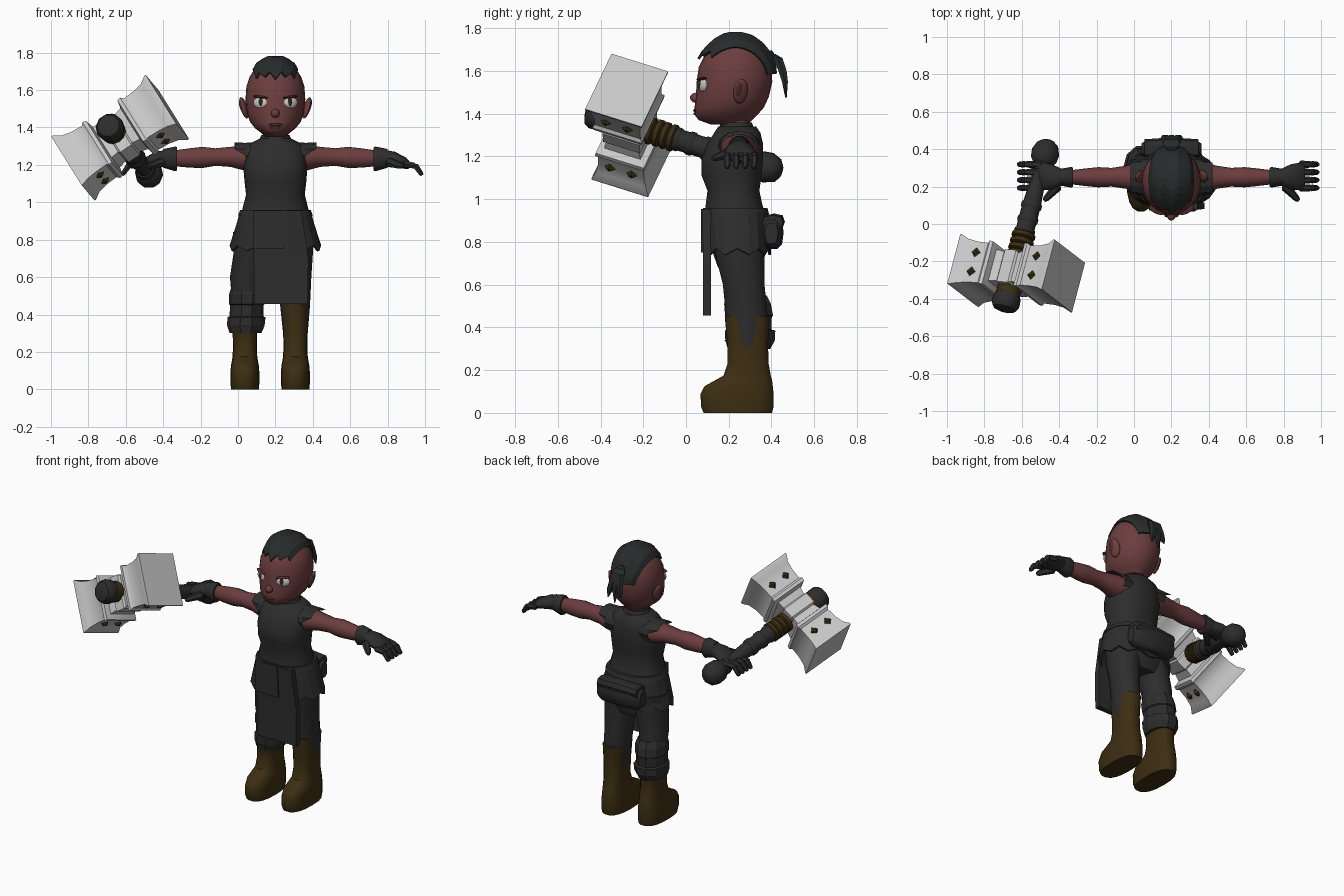
import bpy, bmesh
from math import sin, cos, pi, radians
from mathutils import Vector, Matrix, Euler
from mathutils.bvhtree import BVHTree

if "Cube" in bpy.data.objects:
    bpy.data.objects.remove(bpy.data.objects["Cube"])


def material(name, r, g, b):
    m = bpy.data.materials.new(name)
    m.use_nodes = True
    m.diffuse_color = (r, g, b, 1)
    node = next(n for n in m.node_tree.nodes if n.type == 'BSDF_PRINCIPLED')
    node.inputs["Base Color"].default_value = (r, g, b, 1)
    node.inputs["Roughness"].default_value = 0.8
    return m


skin = material("skin", .15, .047, .048)
lip = material("lip", .085, .025, .026)
cloth = material("charcoal_cloth", .026, .026, .027)
hair = material("hair", .021, .024, .024)
leather = material("brown_leather", .046, .027, .006)
stone = material("pale_stone", .58, .58, .58)
white = material("eye_white", .6, .58, .55)
iris = material("iris", .03, .018, .012)

CX = .2          # body centre line
made = []


def finish(name, bm, mat, smooth=True, fix=True):
    if fix:
        bmesh.ops.recalc_face_normals(bm, faces=bm.faces)
    for f in bm.faces:
        f.smooth = smooth
    me = bpy.data.meshes.new(name)
    bm.to_mesh(me)
    bm.free()
    me.materials.append(mat)
    ob = bpy.data.objects.new(name, me)
    bpy.context.collection.objects.link(ob)
    if smooth:
        made.append(ob)
    return ob


def loft(name, rings, mat, axis='Z', n=14, e=1, mat4=None, smooth=True, turn=0, side=1, caps=True):
    """Rings are (position on axis, centre 1, centre 2, radius 1, radius 2)."""
    bm = bmesh.new()
    loops = []
    for t, a, b, ra, rb in rings:
        loop = []
        for k in range(n):
            w = 2 * pi * k / n + turn
            c, s = cos(w), sin(w)
            u = a + ra * abs(c) ** e * (1 if c > 0 else -1)
            v = b + rb * abs(s) ** e * (1 if s > 0 else -1)
            p = Vector({'X': (t, u, v), 'Y': (u, t, v), 'Z': (u, v, t)}[axis])
            p.x = CX + side * (p.x - CX)
            loop.append(bm.verts.new(mat4 @ p if mat4 else p))
        loops.append(loop)
    for lo, hi in zip(loops, loops[1:]):
        for k in range(n):
            bm.faces.new((lo[k], lo[(k + 1) % n], hi[(k + 1) % n], hi[k]))
    if caps:
        bm.faces.new(loops[0])
        bm.faces.new(loops[-1])
    return finish(name, bm, mat, smooth)


def ball(name, loc, size, mat, rot=(0, 0, 0), seg=14):
    bm = bmesh.new()
    m = Matrix.LocRotScale(Vector(loc), Euler(rot), Vector(size))
    bmesh.ops.create_uvsphere(bm, u_segments=seg, v_segments=seg // 2 + 1, radius=1, matrix=m)
    return finish(name, bm, mat)


def rod(name, p, q, r0, r1, mat, n=6):
    p, q = Vector(p), Vector(q)
    m = Matrix.Translation(p) @ (q - p).to_track_quat('Z', 'Y').to_matrix().to_4x4()
    d = (q - p).length
    return loft(name, [(-r0 * .4, 0, 0, r0 * .6, r0 * .6), (0, 0, 0, r0, r0), (d * .85, 0, 0, r1, r1),
                       (d, 0, 0, r1 * .6, r1 * .6)], mat, n=n, mat4=m)


# Head: z, front y, back y, half width
face = [(1.35, .115, .29, .055), (1.37, .06, .31, .075), (1.395, .04, .335, .108), (1.43, .04, .365, .136),
        (1.48, .046, .388, .152), (1.55, .05, .404, .16), (1.62, .06, .4, .155), (1.67, .085, .38, .138),
        (1.71, .12, .35, .113), (1.74, .155, .315, .08), (1.757, .19, .275, .045)]
head = loft("head", [(z, CX, (f + b) / 2, w, (b - f) / 2) for z, f, b, w in face], skin, n=24)
ball("nose", (CX, .05, 1.475), (.024, .032, .024), skin)
ball("upper_lip", (CX, .043, 1.415), (.038, .01, .007), lip)
ball("lower_lip", (CX, .045, 1.4), (.03, .01, .007), lip)
for s, tag in ((1, "left"), (-1, "right")):
    ball(tag + "_ear", (CX + s * .168, .255, 1.505), (.016, .036, .06), skin, (0, s * .3, s * .35))
    ball(tag + "_ear_hollow", (CX + s * .181, .25, 1.51), (.008, .02, .038), lip, (0, s * .3, s * .35))
    ball(tag + "_eye", (CX + s * .08, .079, 1.533), (.042, .016, .031), white, (0, 0, s * .45))
    ball(tag + "_iris", (CX + s * .077, .069, 1.535), (.017, .01, .023), iris, (0, 0, s * .4))
    ball(tag + "_eyelid", (CX + s * .08, .073, 1.563), (.044, .018, .007), lip, (0, -s * .1, s * .45))

# Hair strip projected on the skull, with a jagged front edge
bm = bmesh.new()
bm.from_mesh(head.data)
tree = BVHTree.FromBMesh(bm)
bm.free()
core = Vector((CX, .225, 1.56))
bm = bmesh.new()
rows, cols = 12, 8
grid = []
for i in range(rows + 1):
    row = []
    for j in range(cols + 1):
        u = j / cols * 2 - 1
        start = 30 + (10 if j % 2 else 0) + 14 * abs(u)
        phi = radians(start + (172 - start) * i / rows)
        th = radians(27 + 11 * sin(phi)) * u
        d = Vector((sin(th), -cos(phi) * cos(th), sin(phi) * cos(th)))
        hit = tree.ray_cast(core, d)[0]
        row.append(bm.verts.new(hit + d * (.004 + .014 * (1 - u * u) + .004 * (j % 2))))
    grid.append(row)
for i in range(rows):
    for j in range(cols):
        bm.faces.new((grid[i][j], grid[i][j + 1], grid[i + 1][j + 1], grid[i + 1][j]))
bm.normal_update()
strip = finish("hair_strip", bm, hair, smooth=False, fix=False)
mod = strip.modifiers.new("thickness", 'SOLIDIFY')
mod.thickness, mod.offset = .012, 0

# Ponytail strands
rod("hair_tie", (CX, .37, 1.655), (CX, .415, 1.665), .035, .035, hair, 8)
for dx, low in ((-.025, 1.52), (0, 1.475), (.028, 1.5)):
    loft("ponytail_strand", [(1.68, CX + dx * .3, .405, .018, .015), (1.66, CX + dx * .7, .43, .028, .025),
                             (1.6, CX + dx, .452, .026, .022), (1.55, CX + dx * 1.4, .463, .022, .016),
                             (low, CX + dx * 1.8, .468, .004, .004)], hair, n=6)

# Torso and collar
loft("tunic", [(.9, CX, .235, .185, .15), (.97, CX, .225, .175, .135), (1.04, CX, .222, .157, .123),
               (1.11, CX, .213, .165, .142), (1.19, CX, .217, .172, .146), (1.26, CX, .23, .168, .132),
               (1.31, CX, .24, .145, .11), (1.34, CX, .24, .085, .09)], cloth, n=18, e=.85)
loft("collar", [(1.29, CX, .238, .105, .095), (1.36, CX, .235, .075, .075)], cloth)
loft("neck", [(1.3, CX, .235, .065, .065), (1.4, CX, .235, .065, .065)], skin)

# Hips, flared skirt, apron, belt
loft("trouser_hips", [(.68, CX - .01, .25, .14, .1), (.75, CX - .01, .25, .205, .125), (.92, CX, .235, .19, .145)],
     cloth, n=16, e=.8)
skirt = loft("skirt", [(.955, CX, .232, .188, .15), (.87, CX, .235, .212, .158), (.77, CX, .24, .245, .158)],
             cloth, n=20, e=.85, smooth=False, caps=False)
for v in skirt.data.vertices:
    if v.co.z < .8 and v.index % 2:
        v.co.z -= .03
mod = skirt.modifiers.new("thickness", 'SOLIDIFY')
mod.thickness = .012
loft("belt", [(.93, CX, .233, .2, .158), (.96, CX, .231, .188, .152)], cloth, n=18, e=.85)
loft("apron", [(.455, .23, .098, .145, .018), (.7, .23, .098, .147, .018), (.955, .21, .096, .13, .02)],
     cloth, n=4, e=.02, turn=pi / 4, smooth=False)
loft("apron_overlay", [(.75, .165, .083, .085, .012), (.955, .16, .085, .08, .014)], cloth, n=4, e=.02,
     turn=pi / 4, smooth=False)

# Pouch on the back of the belt
loft("back_pouch", [(.04, .4, .84, .03, .05), (.07, .4, .845, .05, .075), (.2, .405, .845, .052, .08),
                    (.33, .4, .845, .05, .075), (.36, .4, .84, .03, .05)], cloth, axis='X', n=10, e=.7)
loft("pouch_flap", [(.055, .405, .89, .048, .035), (.2, .413, .895, .05, .038), (.345, .405, .89, .048, .035)],
     cloth, axis='X', n=8, e=.7)

# Legs and boots
for tag, foot_x, knee_x, top in (("left", .307, .305, .45), ("right", .037, .05, .34)):
    hip_x = .3 if tag == "left" else .075
    loft(tag + "_trouser_leg", [(.3, foot_x, .29, .066, .09), (.45, knee_x, .285, .08, .1),
                                (.6, knee_x - .003, .27, .09, .1), (.72, hip_x, .255, .1, .115),
                                (.84, hip_x, .25, .102, .13)], cloth, n=14)
    boot = [(0, .08, .405, .074), (.03, .068, .412, .077), (.09, .066, .412, .077), (.125, .085, .408, .075),
            (.15, .13, .405, .07), (.175, .175, .398, .066), (.23, .193, .388, .064), (.32, .193, .385, .066),
            (top, .18, .393, .072)]
    loft(tag + "_boot", [(z, foot_x, (f + b) / 2, w, (b - f) / 2) for z, f, b, w in boot], leather, n=18, e=.8)

# Banded guard on the right shin
loft("shin_guard", [(.3, .04, .295, .085, .105), (.34, .042, .3, .1, .122), (.385, .045, .3, .102, .124),
                    (.39, .045, .295, .09, .11), (.45, .047, .295, .09, .112), (.455, .047, .295, .096, .118),
                    (.51, .05, .288, .097, .115), (.55, .05, .282, .085, .1)], cloth, n=10, smooth=False)

# Arms, cap sleeves and gloves
for s, tag in ((1, "left"), (-1, "right")):
    loft(tag + "_arm", [(.31, .245, 1.235, .095, .07), (.38, .25, 1.238, .08, .066), (.44, .25, 1.243, .062, .055),
                        (.52, .25, 1.242, .05, .048), (.59, .25, 1.24, .054, .058), (.66, .25, 1.237, .047, .053),
                        (.75, .25, 1.235, .036, .042)], skin, axis='X', side=s)
    cap = loft(tag + "_cap_sleeve", [(.27, .243, 1.25, .105, .075), (.36, .25, 1.25, .098, .068),
                                     (.42, .25, 1.255, .09, .065)], cloth, axis='X', side=s, n=12, smooth=False,
               caps=False)
    for v in cap.data.vertices:
        if abs(v.co.x - CX) > .2 and v.co.z < 1.28:
            v.co.x -= s * .07
    loft(tag + "_glove_cuff", [(.725, .25, 1.232, .05, .062), (.735, .25, 1.232, .055, .066),
                               (.8, .25, 1.235, .044, .05)], cloth, axis='X', side=s, n=12)
    loft(tag + "_glove_palm", [(.78, .25, 1.235, .042, .046), (.84, .252, 1.228, .068, .042),
                               (.9, .255, 1.208, .075, .03), (.915, .255, 1.2, .065, .02)], cloth, axis='X',
         side=s, n=12)

    def at(x, y, z):
        return (CX + s * (x - CX), y, z)
    for k in range(4):
        y = .193 + .042 * k
        reach = .035 if s < 0 else 0
        bend = (.95 + reach, y, 1.195)
        rod(tag + "_finger_base", at(.89, y, 1.205), at(*bend), .02, .018, cloth)
        rod(tag + "_finger_tip", at(*bend), at(.985 + reach, y, 1.145), .018, .014, cloth)
    rod(tag + "_thumb", at(.81, .2, 1.215), at(.88, .125, 1.19), .027, .017, cloth)

# Hammer frame: h runs along the handle, a along the head
a = Vector((.836, -.05, .546)).normalized()
h = Vector((-.244, -.924, .29))
h = (h - a * h.dot(a)).normalized()
c = h.cross(a)


def frame(x, y, z, origin):
    m = Matrix((x, y, z)).transposed().to_4x4()
    m.translation = origin
    return m


grip = frame(a, c, h, Vector((-.475, .375, 1.15)))
block = frame(c, h, a, Vector((-.63, -.263, 1.345)))


def turned(name, profile, mat, n=12, smooth=True):
    return loft(name, [(t, 0, 0, r, r) for t, r in profile], mat, n=n, mat4=grip, smooth=smooth)


turned("handle", [(0, .046), (.15, .04), (.3, .05), (.5, .05), (.85, .05)], cloth)
turned("pommel", [(-.075, .03), (-.055, .058), (-.01, .075), (.035, .07), (.06, .05), (.075, .058), (.1, .05)],
       cloth, n=10)
for t in (.28, .36, .43):
    turned("handle_ring", [(t, .05), (t + .01, .056), (t + .03, .056), (t + .04, .05)], cloth)
for k in range(4):
    t = .455 + .036 * k
    turned("leather_wrap", [(t, .054), (t + .008, .064), (t + .028, .064), (t + .036, .054)], leather)
turned("end_ring", [(.77, .066), (.815, .066)], leather)
turned("end_cap", [(.8, .058), (.825, .074), (.87, .076), (.895, .062), (.905, .035)], cloth, n=10)

# Stone hammer head: half of the profile, mirrored
half = [(.302, 1), (.293, 1), (.255, .88), (.2, .82), (.135, .8), (.12, .87), (.1, .85), (.09, .64), (.045, .58),
        (.035, .65)]
profile = [(-t, f) for t, f in half] + [(t, f) for t, f in reversed(half)]
loft("hammer_head", [(t, 0, 0, .165 * f, .143 * f) for t, f in profile], stone, n=4, e=.001, turn=pi / 4, mat4=block)

# Diamond studs on two faces of the head
for sx in (-1, 1):
    for sy in (-1, 1):
        for sz in (-1, 1):
            m = block @ Matrix.Translation((sx * .138, sy * .055, sz * .195)) @ Matrix.Rotation(sx * pi / 2, 4, 'Y')
            bm = bmesh.new()
            bmesh.ops.create_cone(bm, cap_ends=True, segments=4, radius1=.036, radius2=.012, depth=.026, matrix=m)
            finish("stud", bm, leather, smooth=False)

# Smooth shading with sharp edges kept
bpy.ops.object.select_all(action='DESELECT')
for ob in made:
    ob.select_set(True)
bpy.context.view_layer.objects.active = made[0]
bpy.ops.object.shade_smooth_by_angle(angle=radians(40))
